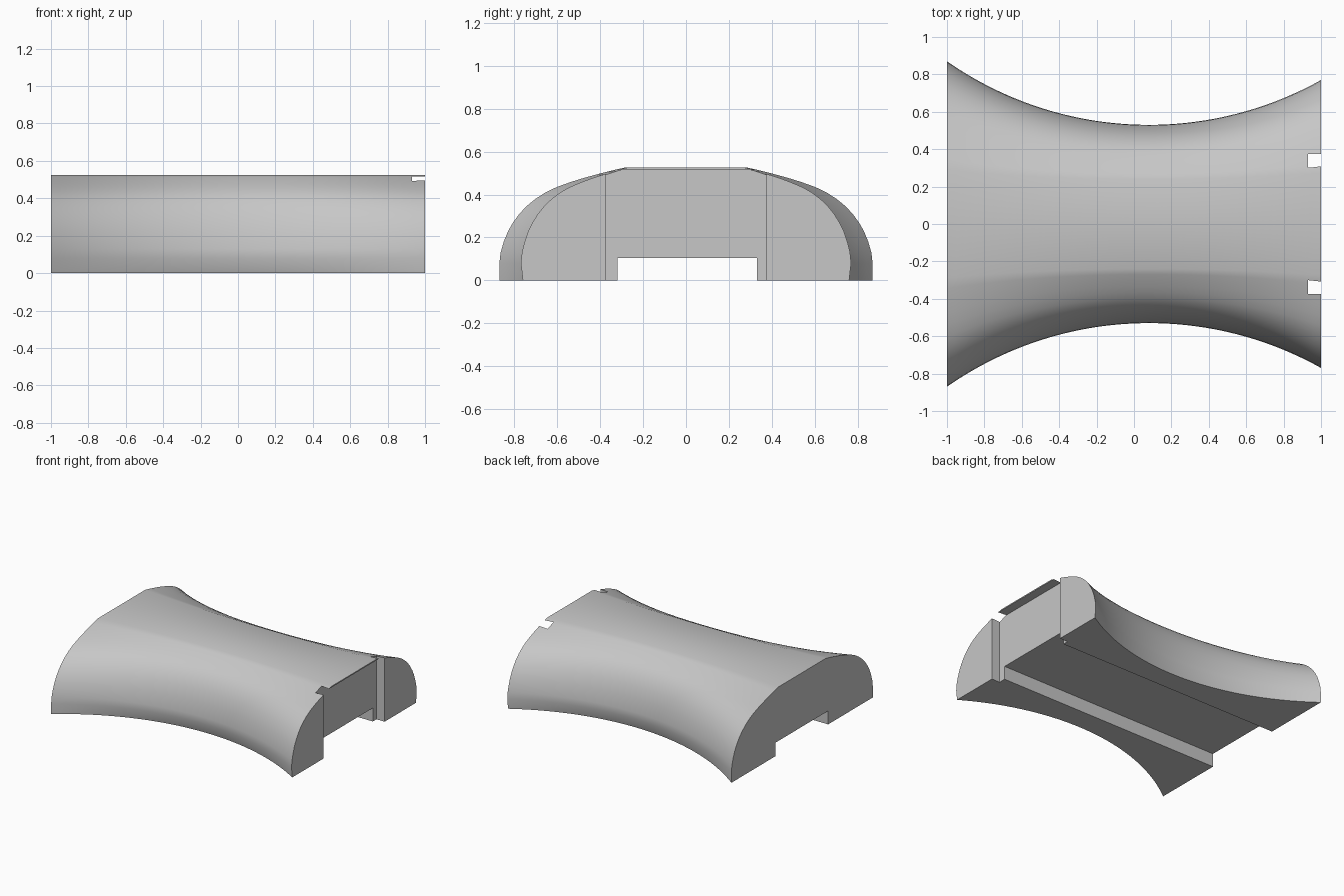
import bpy, bmesh, math

cube = bpy.data.objects.get("Cube")
if cube:
    bpy.data.objects.remove(cube, do_unlink=True)

grey = bpy.data.materials.new("plain_grey")
grey.use_nodes = True
grey.diffuse_color = (0.57, 0.57, 0.57, 1)
grey.node_tree.nodes["Principled BSDF"].inputs["Base Color"].default_value = grey.diffuse_color

# Shoulder curve: fraction from flat top edge to widest point, and height
SHOULDER = [(0, 0.525), (0.1, 0.512), (0.2, 0.497), (0.32, 0.478), (0.43, 0.458),
            (0.54, 0.435), (0.63, 0.41), (0.71, 0.38), (0.78, 0.347), (0.84, 0.31),
            (0.89, 0.27), (0.93, 0.23), (0.965, 0.18), (0.99, 0.13), (1, 0.08)]
RADIUS, WAIST, WAIST_X = 1.885, 0.53, 0.08
STEPS = 48


def section(x):
    """Closed outline of the body at one station along its length."""
    width = WAIST + RADIUS - math.sqrt(RADIUS ** 2 - (x - WAIST_X) ** 2)
    flat = 0.24 + 0.14 * (width - WAIST)
    undercut = 0.09 * max(0, 0.87 - width)
    side = [(flat + u * (width - flat), z) for u, z in SHOULDER]
    side.append((width - undercut, 0))
    channel = [(0.33, 0), (0.33, 0.105), (-0.32, 0.105), (-0.32, 0)]
    mirrored = [(-y, z) for y, z in reversed(side)]
    return [(x, y, z) for y, z in side + channel + mirrored]


def finish(bm, name):
    bmesh.ops.recalc_face_normals(bm, faces=bm.faces)
    mesh = bpy.data.meshes.new(name)
    bm.to_mesh(mesh)
    bm.free()
    obj = bpy.data.objects.new(name, mesh)
    bpy.context.collection.objects.link(obj)
    return obj


# Body: waisted block lofted along x, with a channel under it
bm = bmesh.new()
rings = [[bm.verts.new(p) for p in section(-1 + 2 * i / STEPS)] for i in range(STEPS + 1)]
for a, b in zip(rings, rings[1:]):
    for i in range(len(a)):
        j = (i + 1) % len(a)
        bm.faces.new((a[i], a[j], b[j], b[i]))
bm.faces.new(rings[0])
bm.faces.new(rings[-1])
body = finish(bm, "waisted_body")
body.data.materials.append(grey)

# End recess: cut below the top skin so a thin lip remains
bm = bmesh.new()
bmesh.ops.create_cube(bm, size=1)
for v in bm.verts:
    v.co = (0.93 if v.co.x < 0 else 1.1,
            math.copysign(0.375, v.co.y),
            -0.1 if v.co.z < 0 else 0.516)
cutter = finish(bm, "recess_cutter")
cutter.data.materials.append(grey)
cutter.hide_render = True

cut = body.modifiers.new("end_recess", 'BOOLEAN')
cut.operation = 'DIFFERENCE'
cut.solver = 'EXACT'
cut.object = cutter
bpy.ops.object.select_all(action='DESELECT')
bpy.context.view_layer.objects.active = body
body.select_set(True)
bpy.ops.object.modifier_apply(modifier=cut.name)
bpy.data.objects.remove(cutter, do_unlink=True)
bpy.ops.object.shade_smooth_by_angle(angle=math.radians(30))
